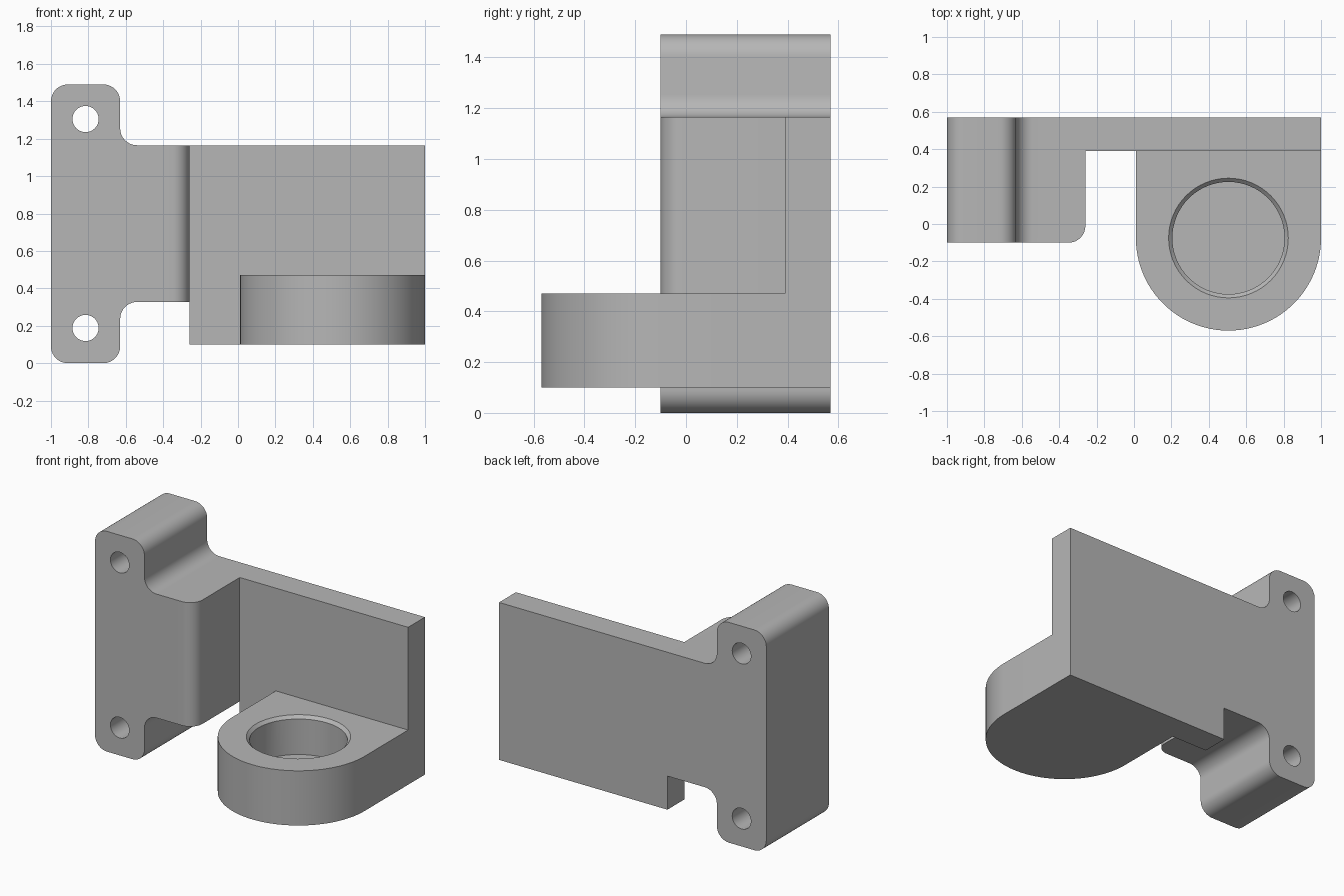
import bpy, bmesh, math
from mathutils import Vector, Matrix

cube = bpy.data.objects.get("Cube")
if cube:
    bpy.data.objects.remove(cube, do_unlink=True)

grey = bpy.data.materials.new("plain_grey")
grey.use_nodes = True
grey.diffuse_color = (0.47, 0.47, 0.47, 1)
grey.node_tree.nodes["Principled BSDF"].inputs["Base Color"].default_value = grey.diffuse_color


def add_object(name, bm):
    bmesh.ops.recalc_face_normals(bm, faces=bm.faces)
    mesh = bpy.data.meshes.new(name)
    bm.to_mesh(mesh)
    bm.free()
    mesh.materials.append(grey)
    obj = bpy.data.objects.new(name, mesh)
    bpy.context.collection.objects.link(obj)
    return obj


def rounded(corners, steps=10):
    """Round each right-angle corner (a, b, radius) of a closed outline."""
    out = []
    for i, (a, b, r) in enumerate(corners):
        p = Vector((a, b))
        if not r:
            out.append(p)
            continue
        back = (Vector(corners[i - 1][:2]) - p).normalized() * r
        ahead = (Vector(corners[(i + 1) % len(corners)][:2]) - p).normalized() * r
        for k in range(steps + 1):
            t = math.pi / 2 * k / steps
            out.append(p + back * (1 - math.sin(t)) + ahead * (1 - math.cos(t)))
    return out


def prism(outline, place, direction):
    """Extrude a flat outline into a closed solid."""
    bm = bmesh.new()
    verts = [bm.verts.new(place(p)) for p in outline]
    bmesh.ops.remove_doubles(bm, verts=verts, dist=1e-4)
    face = bm.faces.new([v for v in verts if v.is_valid])
    top = bmesh.ops.extrude_face_region(bm, geom=[face], use_keep_orig=True)
    moved = [v for v in top["geom"] if isinstance(v, bmesh.types.BMVert)]
    bmesh.ops.translate(bm, verts=moved, vec=direction)
    return bm


def cylinder(name, r1, r2, depth, location, turn=0.0, segments=64):
    bm = bmesh.new()
    matrix = Matrix.Translation(location) @ Matrix.Rotation(turn, 4, "X")
    bmesh.ops.create_cone(bm, cap_ends=True, segments=segments, radius1=r1,
                          radius2=r2, depth=depth, matrix=matrix)
    return add_object(name, bm)


def combine(target, other, operation):
    mod = target.modifiers.new(operation.lower(), "BOOLEAN")
    mod.operation = operation
    mod.solver = "EXACT"
    mod.object = other
    bpy.context.view_layer.objects.active = target
    bpy.ops.object.modifier_apply(modifier=mod.name)
    bpy.data.objects.remove(other, do_unlink=True)


FRONT, BACK, PLATE_FRONT = -0.10, 0.57, 0.39
BOTTOM, TOP = 0.10, 1.165
INNER = -0.26
R = 0.09

# Mounting flange with its wide boss, as one side-filleted profile
flange = rounded([
    (-1, 0, R), (-0.63, 0, R), (-0.63, 0.327, R), (INNER, 0.327, 0),
    (INNER, TOP, 0), (-0.63, TOP, R), (-0.63, 1.49, R), (-1, 1.49, R)])
bm = prism(flange, lambda p: (p.x, FRONT, p.y), (0, BACK - FRONT, 0))
edge = [e for e in bm.edges
        if all(abs(v.co.x - INNER) < 1e-4 and abs(v.co.y - FRONT) < 1e-4 for v in e.verts)]
bmesh.ops.bevel(bm, geom=edge, offset=R, segments=10, profile=0.5, affect="EDGES")
bracket = add_object("mounting_bracket", bm)

# Back plate
plate = rounded([(INNER, PLATE_FRONT, 0), (1, PLATE_FRONT, 0), (1, BACK, 0), (INNER, BACK, 0)])
bm = prism(plate, lambda p: (p.x, p.y, BOTTOM), (0, 0, TOP - BOTTOM))
combine(bracket, add_object("back_plate", bm), "UNION")

# Round-nosed socket block
nose = 0.495
socket = rounded([(0.01, PLATE_FRONT, 0), (0.01, -0.57, nose),
                  (1, -0.57, nose), (1, PLATE_FRONT, 0)], steps=24)
bm = prism(socket, lambda p: (p.x, p.y, BOTTOM), (0, 0, 0.37))
combine(bracket, add_object("socket_block", bm), "UNION")

# Blind socket bore and its chamfered rim
combine(bracket, cylinder("bore_cutter", 0.30, 0.30, 0.39, (0.505, -0.075, 0.405)), "DIFFERENCE")
combine(bracket, cylinder("rim_cutter", 0.28, 0.34, 0.06, (0.505, -0.075, 0.46)), "DIFFERENCE")

# Screw holes through the flange
for z in (0.188, 1.305):
    hole = cylinder("screw_hole_cutter", 0.07, 0.07, 2, (-0.815, 0.2, z), math.pi / 2, 40)
    combine(bracket, hole, "DIFFERENCE")

# Smooth curved faces, crisp edges
bpy.ops.object.select_all(action="DESELECT")
bracket.select_set(True)
bpy.context.view_layer.objects.active = bracket
bpy.ops.object.shade_smooth_by_angle(angle=math.radians(30))
